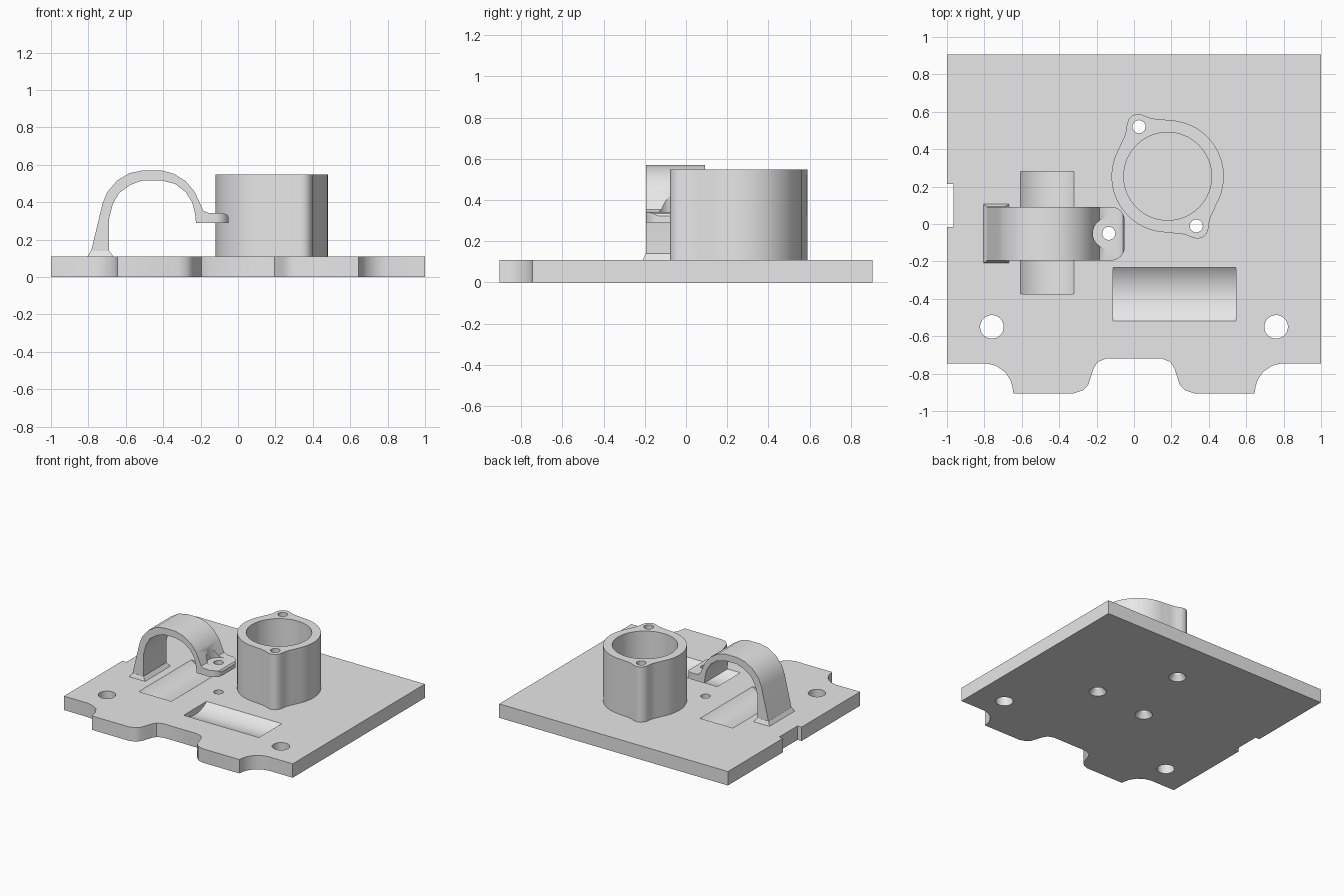
import bpy, bmesh, math

if "Cube" in bpy.data.objects:
    bpy.data.objects.remove(bpy.data.objects["Cube"])

grey = bpy.data.materials.new("light grey")
grey.diffuse_color = (0.8, 0.8, 0.8, 1)
grey.use_nodes = True
grey.node_tree.nodes["Principled BSDF"].inputs["Base Color"].default_value = grey.diffuse_color


def prism(name, pts, axis, lo, hi, top=None):
    """Extrude a 2D outline along an axis; 'top' gives a different end outline."""
    place = {"x": lambda a, b, h: (h, a, b),
             "y": lambda a, b, h: (a, h, b),
             "z": lambda a, b, h: (a, b, h)}[axis]
    bm = bmesh.new()
    v0 = [bm.verts.new(place(a, b, lo)) for a, b in pts]
    v1 = [bm.verts.new(place(a, b, hi)) for a, b in (top or pts)]
    n = len(pts)
    bm.faces.new(v0)
    bm.faces.new(v1)
    for i in range(n):
        j = (i + 1) % n
        bm.faces.new((v0[i], v0[j], v1[j], v1[i]))
    bmesh.ops.recalc_face_normals(bm, faces=bm.faces)
    mesh = bpy.data.meshes.new(name)
    bm.to_mesh(mesh)
    bm.free()
    mesh.materials.append(grey)
    ob = bpy.data.objects.new(name, mesh)
    bpy.context.collection.objects.link(ob)
    return ob


def circle(cx, cy, r, n=32):
    return [(cx + r * math.cos(2 * math.pi * i / n),
             cy + r * math.sin(2 * math.pi * i / n)) for i in range(n)]


def select(ob):
    bpy.ops.object.select_all(action="DESELECT")
    ob.select_set(True)
    bpy.context.view_layer.objects.active = ob


def boolean(ob, cutter, op="DIFFERENCE"):
    cutter.hide_render = True
    mod = ob.modifiers.new("cut", "BOOLEAN")
    mod.operation, mod.object, mod.solver = op, cutter, "EXACT"
    select(ob)
    bpy.ops.object.modifier_apply(modifier=mod.name)
    bpy.data.objects.remove(cutter)


def smooth(ob, deg=28):
    select(ob)
    bpy.ops.object.shade_smooth_by_angle(angle=math.radians(deg))


T = 0.11                                   # plate thickness
LUGS = [(0.027, 0.52), (0.333, -0.01)]     # screw holes of the round holder
EAR = (-0.135, -0.05)                      # screw hole of the clamp
CX, CZ, R = -0.4625, 0.29, 0.23            # cradle cylinder

# Base plate outline with scalloped front edge and a notch in the left edge
half = [(-1, -0.745), (-0.79, -0.745), (-0.74, -0.757), (-0.69, -0.79),
        (-0.66, -0.835), (-0.65, -0.87), (-0.645, -0.905), (-0.32, -0.905),
        (-0.275, -0.89), (-0.245, -0.86), (-0.215, -0.77), (-0.195, -0.738),
        (-0.15, -0.72)]
outline = half + [(-x, y) for x, y in reversed(half)]
outline += [(1, 0.905), (-1, 0.905), (-1, 0.215), (-0.965, 0.215),
            (-0.965, -0.015), (-1, -0.015)]
plate = prism("base_plate", outline, "z", 0, T)

# Mounting holes and countersunk screw holes
for x in (-0.76, 0.76):
    boolean(plate, prism("hole_cutter", circle(x, -0.55, 0.063), "z", -0.1, 0.3))
for x, y in LUGS + [EAR]:
    boolean(plate, prism("hole_cutter", circle(x, y, 0.035, 24), "z", -0.1, 0.3))
    boolean(plate, prism("sink_cutter", circle(x, y, 0.07, 24), "z", -0.01, 0.045,
                         circle(x, y, 0.034, 24)))

# Two shallow round cradles sunk into the plate
boolean(plate, prism("cradle_cutter", circle(CX, CZ, R, 96), "y", -0.375, 0.28))
boolean(plate, prism("cradle_cutter", circle(-0.375, CZ, R, 96), "x", -0.112, 0.545))
smooth(plate)

# Round holder with two blended screw lugs
HX, HY = 0.18, 0.255
bump = [(0, .376), (5, .37), (9.5, .346), (13, .325), (19, .311), (30, .30), (181, .30)]


def holder_radius(deg):
    d = min(abs((deg - a + 180) % 360 - 180) for a in (120, 300))
    for (d0, r0), (d1, r1) in zip(bump, bump[1:]):
        if d <= d1:
            return r0 + (r1 - r0) * (d - d0) / (d1 - d0)


ring = [(HX + holder_radius(a) * math.cos(math.radians(a)),
         HY + holder_radius(a) * math.sin(math.radians(a))) for a in range(0, 360, 4)]
holder = prism("round_holder", ring, "z", T, 0.547)
boolean(holder, prism("bore_cutter", circle(HX, HY, 0.235, 64), "z", 0, 0.7))
for x, y in LUGS:
    boolean(holder, prism("hole_cutter", circle(x, y, 0.035, 24), "z", 0, 0.7))
smooth(holder)

# Clamp arch: outer edge, ear, then inner edge
arch = [(-0.795, T), (-0.785, 0.14), (-0.725, 0.39), (-0.70, 0.453), (-0.645, 0.517),
        (-0.58, 0.555), (-0.51, 0.57), (-0.41, 0.57), (-0.345, 0.553),
        (-0.28, 0.513), (-0.23, 0.453), (-0.20, 0.385), (-0.185, 0.355),
        (-0.16, 0.343), (-0.08, 0.341), (-0.06, 0.335), (-0.05, 0.322),
        (-0.05, 0.29), (-0.225, 0.29), (-0.23, 0.34), (-0.245, 0.40),
        (-0.28, 0.455), (-0.335, 0.497), (-0.41, 0.517), (-0.51, 0.517),
        (-0.575, 0.493), (-0.635, 0.45), (-0.67, 0.39), (-0.69, 0.31),
        (-0.69, T)]
Y0, Y1 = -0.195, 0.092
clamp = prism("clamp_arch", arch, "y", Y0, Y1)
# Round the ear corners, clear the screw head, drill the ear
corner = [(-0.125 + 0.076 * math.sin(a * math.pi / 12),
           0.076 * math.cos(a * math.pi / 12)) for a in range(7)]
rounded = [(-1, Y1 + 0.001)] + [(x, Y1 - 0.075 + y) for x, y in corner]
rounded += [(x, Y0 + 0.075 - y) for x, y in reversed(corner)] + [(-1, Y0 - 0.001)]
boolean(clamp, prism("ear_trim", rounded, "z", 0, 1), "INTERSECT")
boolean(clamp, prism("head_cutter", circle(*EAR, 0.085, 32), "z", 0.342, 0.7))
boolean(clamp, prism("hole_cutter", circle(*EAR, 0.035, 24), "z", 0.2, 0.7))
smooth(clamp)


# Flared foot where the clamp meets the plate
def rect(x0, x1, y0, y1):
    return [(x0, y0), (x1, y0), (x1, y1), (x0, y1)]


prism("clamp_foot", rect(-0.805, -0.667, -0.208, 0.107), "z", T, 0.14,
      rect(-0.786, -0.689, Y0 - 0.001, Y1 + 0.001))
